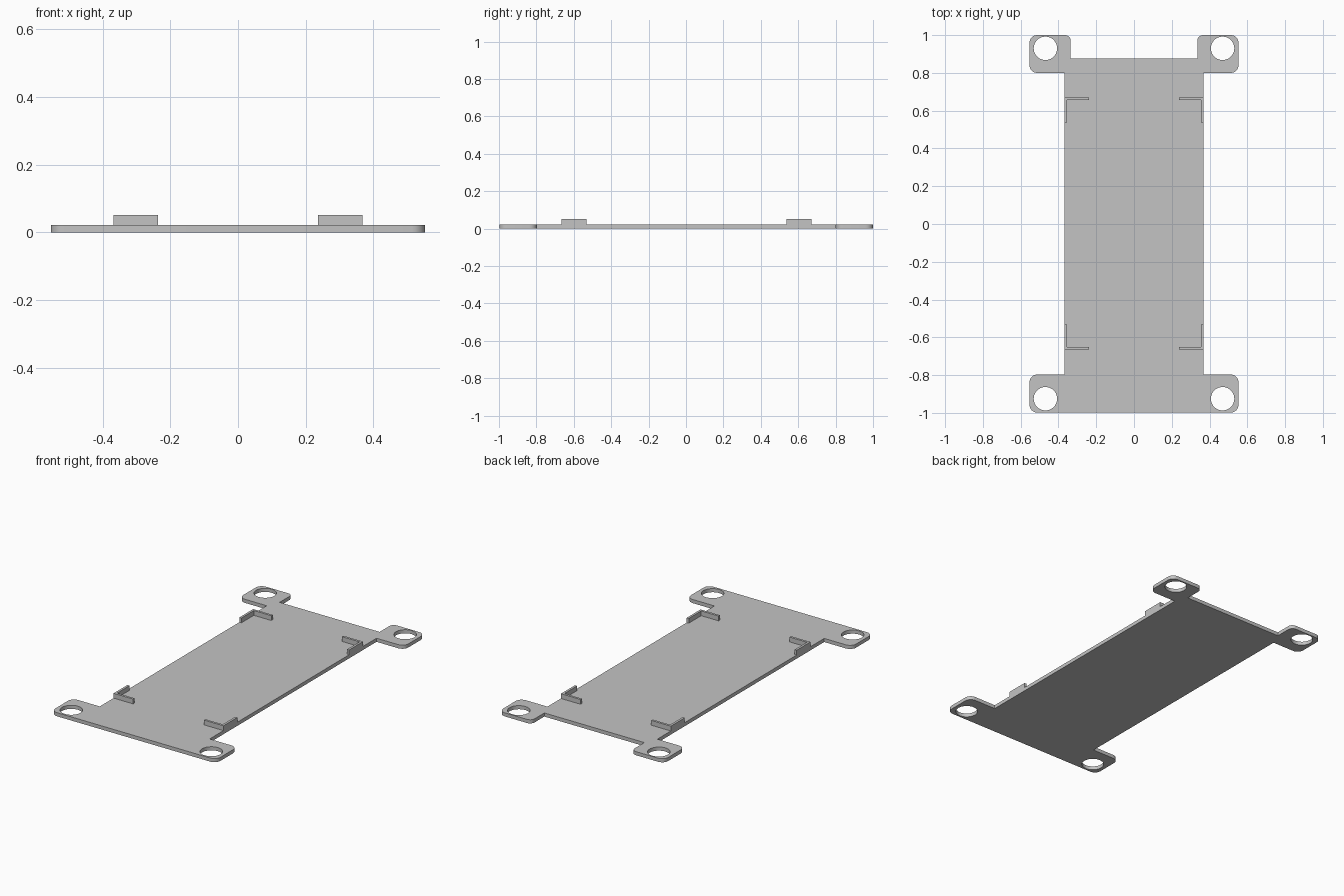
import bpy, bmesh, math
from mathutils import Vector

if "Cube" in bpy.data.objects:
    bpy.data.objects.remove(bpy.data.objects["Cube"])

T = 0.022          # plate thickness
TAB_TOP = 0.051    # top of the corner tabs

grey = bpy.data.materials.new("light_grey")
grey.diffuse_color = (0.55, 0.55, 0.55, 1)
grey.use_nodes = True
grey.node_tree.nodes["Principled BSDF"].inputs["Base Color"].default_value = grey.diffuse_color


def rounded(points, steps=6):
    """Outline from (x, y, radius) corners, with arcs where radius > 0."""
    out = []
    n = len(points)
    for i, (x, y, r) in enumerate(points):
        p = Vector((x, y))
        if r == 0:
            out.append(p)
            continue
        a = (Vector(points[i - 1][:2]) - p).normalized()
        b = (Vector(points[(i + 1) % n][:2]) - p).normalized()
        for k in range(steps + 1):
            t = k / steps * math.pi / 2
            out.append(p + a * r * (1 - math.sin(t)) + b * r * (1 - math.cos(t)))
    return out


def slab(name, loops, z0, z1):
    """Extrude a filled outline, with further loops as holes."""
    curve = bpy.data.curves.new(name, 'CURVE')
    curve.dimensions = '2D'
    curve.fill_mode = 'BOTH'
    curve.extrude = (z1 - z0) / 2
    for loop in loops:
        s = curve.splines.new('POLY')
        s.points.add(len(loop) - 1)
        for pt, p in zip(s.points, loop):
            pt.co = (p[0], p[1], 0, 1)
        s.use_cyclic_u = True
    temp = bpy.data.objects.new(name + "_outline", curve)
    bpy.context.collection.objects.link(temp)
    bpy.context.view_layer.update()
    mesh = bpy.data.meshes.new_from_object(
        temp.evaluated_get(bpy.context.evaluated_depsgraph_get()))
    bpy.data.objects.remove(temp)
    bm = bmesh.new()
    bm.from_mesh(mesh)
    bmesh.ops.remove_doubles(bm, verts=bm.verts, dist=1e-5)
    bmesh.ops.translate(bm, verts=bm.verts, vec=(0, 0, (z0 + z1) / 2))
    bmesh.ops.recalc_face_normals(bm, faces=bm.faces)
    bm.to_mesh(mesh)
    bm.free()
    mesh.name = name
    mesh.materials.clear()
    mesh.materials.append(grey)
    obj = bpy.data.objects.new(name, mesh)
    bpy.context.collection.objects.link(obj)
    bpy.context.view_layer.objects.active = obj
    obj.select_set(True)
    bpy.ops.object.shade_smooth_by_angle(angle=math.radians(30))
    obj.select_set(False)
    return obj


# Base plate with four mounting ears; the back edge is notched between its ears
R = 0.04
half = [(0.553, -0.998, R), (0.553, -0.797, R), (0.368, -0.797, 0),
        (0.368, 0.80, 0), (0.553, 0.80, R), (0.553, 1.0, R),
        (0.335, 1.0, 0.03), (0.335, 0.877, 0)]
outline = rounded(half + [(-x, y, r) for x, y, r in reversed(half)])

# Screw holes
holes = [[(cx + 0.062 * math.cos(a), cy + 0.062 * math.sin(a))
          for a in (2 * math.pi * k / 40 for k in range(40))]
         for cx in (-0.469, 0.469) for cy in (-0.925, 0.93)]
slab("base_plate", [outline] + holes, 0, T)

# L-shaped locating tabs at the four corners
W = 0.014
tab = [(0.368, 0.668), (0.237, 0.668), (0.237, 0.668 - W),
       (0.368 - W, 0.668 - W), (0.368 - W, 0.535), (0.368, 0.535)]
for sx, side in ((-1, "left"), (1, "right")):
    for sy, end in ((-1, "front"), (1, "back")):
        slab(f"corner_tab_{end}_{side}",
             [[(x * sx, y * sy + 0.003) for x, y in tab]], T - 0.002, TAB_TOP)
